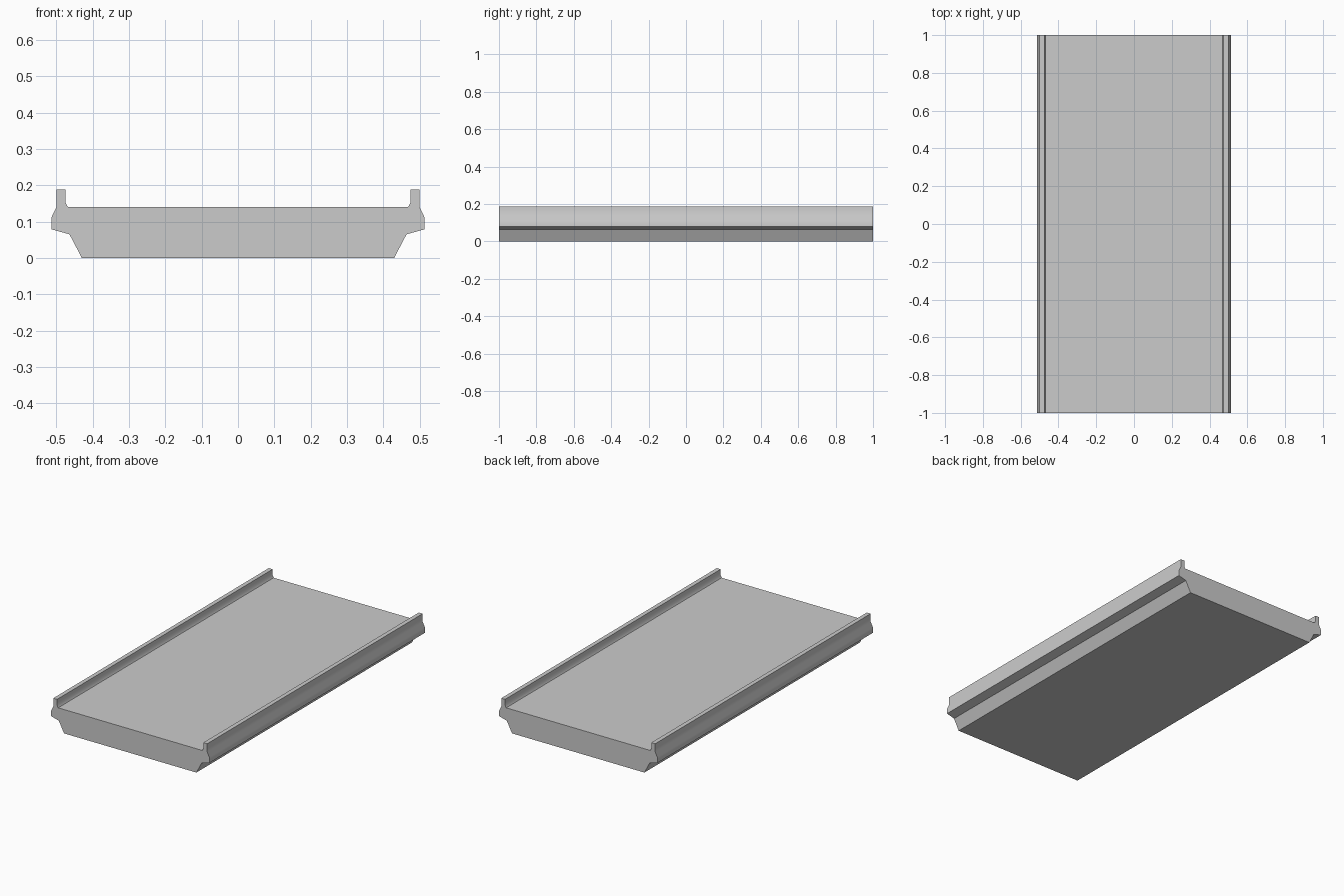
import bpy
import bmesh
import math

cube = bpy.data.objects.get("Cube")
if cube:
    bpy.data.objects.remove(cube, do_unlink=True)

# Concrete material
concrete = bpy.data.materials.new("concrete_grey")
concrete.use_nodes = True
grey = (0.6, 0.6, 0.6, 1)
concrete.diffuse_color = grey
concrete.node_tree.nodes["Principled BSDF"].inputs["Base Color"].default_value = grey

# Half of the deck cross-section, from the underside up to the inner kerb foot
half = [(0.43, 0), (0.464, 0.065), (0.514, 0.079), (0.514, 0.111),
        (0.5, 0.14), (0.5, 0.188), (0.475, 0.188), (0.475, 0.152), (0.468, 0.14)]
profile = half + [(-x, z) for x, z in reversed(half)]

# Deck slab with kerbs, extruded along its length
bm = bmesh.new()
end = bm.faces.new([bm.verts.new((x, -1, z)) for x, z in profile])
result = bmesh.ops.extrude_face_region(bm, geom=[end], use_keep_orig=True)
moved = [v for v in result["geom"] if isinstance(v, bmesh.types.BMVert)]
bmesh.ops.translate(bm, verts=moved, vec=(0, 2, 0))
bmesh.ops.recalc_face_normals(bm, faces=bm.faces)
mesh = bpy.data.meshes.new("bridge_deck")
bm.to_mesh(mesh)
bm.free()
mesh.materials.append(concrete)

deck = bpy.data.objects.new("bridge_deck", mesh)
bpy.context.collection.objects.link(deck)
bpy.context.view_layer.objects.active = deck
deck.select_set(True)
bpy.ops.object.shade_smooth_by_angle(angle=math.radians(31))
